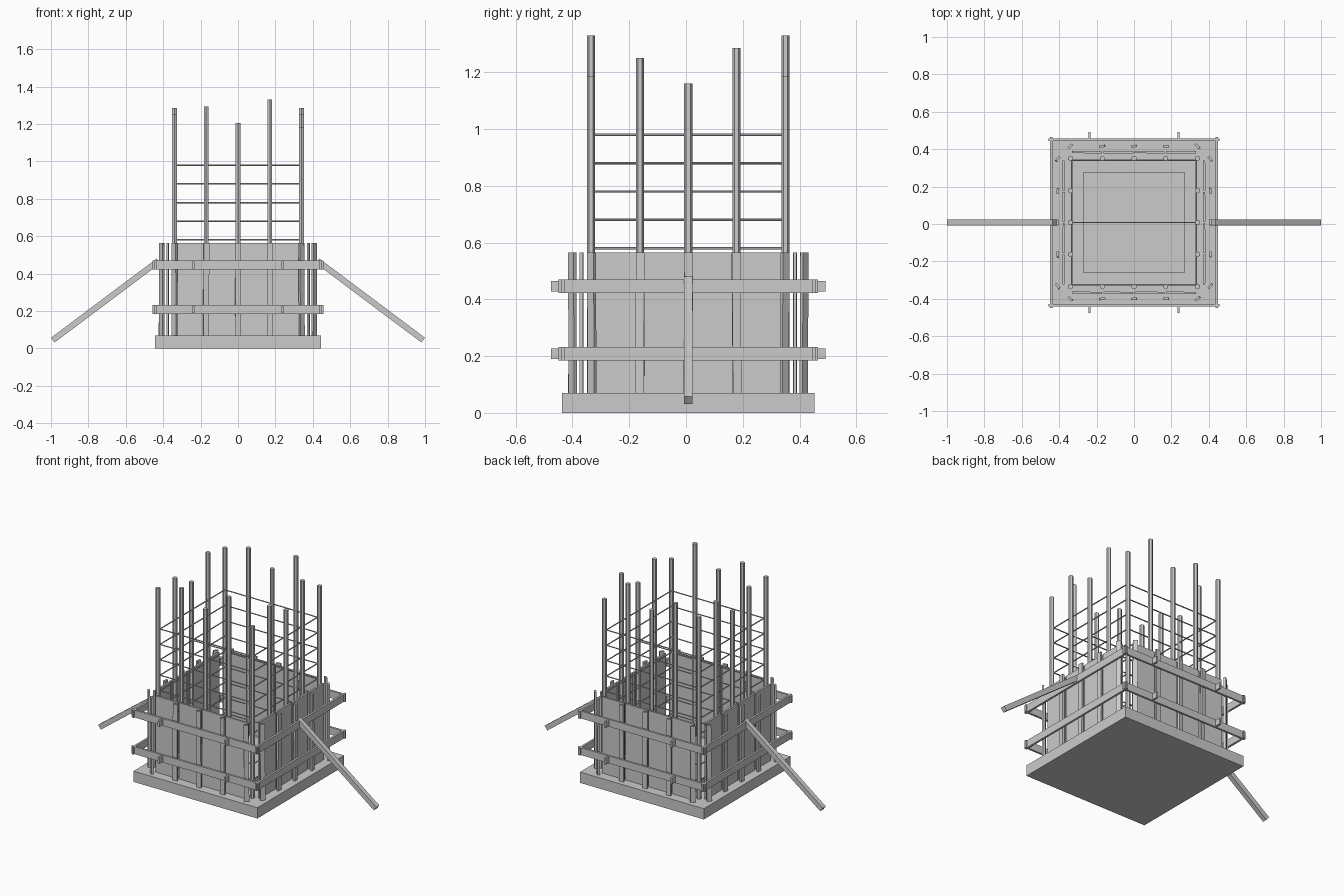
import bpy, random
from math import radians, pi
from mathutils import Vector, Matrix

if "Cube" in bpy.data.objects:
    bpy.data.objects.remove(bpy.data.objects["Cube"])

random.seed(4)
YC = 0.008          # the layout is centred slightly behind y = 0
SIDES = {"front": 0, "right": pi / 2, "back": pi, "left": -pi / 2}


def box(name, size, matrix):
    """Box of a given size placed by a matrix."""
    bpy.ops.mesh.primitive_cube_add(size=1)
    ob = bpy.context.object
    ob.name = name
    ob.data.transform(Matrix.Diagonal((*size, 1)))
    ob.matrix_world = matrix
    return ob


def rod(name, a, b, r, sides):
    """Round bar between two points."""
    a, b = Vector(a), Vector(b)
    d = b - a
    bpy.ops.mesh.primitive_cylinder_add(vertices=sides, radius=r, depth=d.length)
    ob = bpy.context.object
    ob.name = name
    ob.matrix_world = Matrix.Translation((a + b) / 2) @ d.to_track_quat('Z', 'Y').to_matrix().to_4x4()
    return ob


def at_side(angle, along, out, z, twist=0.0, lean=0.0):
    """Placement on one wall: along the wall, outward distance, height."""
    return (Matrix.Translation((0, YC, 0)) @ Matrix.Rotation(angle, 4, 'Z')
            @ Matrix.Translation((along, -out, z))
            @ Matrix.Rotation(twist, 4, 'Z') @ Matrix.Rotation(lean, 4, 'Y'))


# Footing slab and low concrete kicker
box("base_slab", (0.89, 0.89, 0.07), Matrix.Translation((0, YC, 0.035)))
box("kicker", (0.54, 0.54, 0.05), Matrix.Translation((0, YC, 0.095)))

# Formwork walls: planks, studs, walers
for side, ang in SIDES.items():
    for i in range(4):
        box(f"{side}_plank", (0.16, 0.012, 0.495),
            at_side(ang, (i - 1.5) * 0.168, 0.376, 0.3175,
                    radians(random.uniform(-1.5, 1.5))))
    for i in range(5):
        twist = random.uniform(-10, 10)
        if i in (0, 4):
            twist = 40 if i == 4 else -40
        box(f"{side}_stud", (0.03, 0.013, 0.495),
            at_side(ang, (i - 2) * 0.17, 0.408, 0.3175, radians(twist),
                    radians(random.uniform(-0.6, 0.6))))
    for z in (0.208, 0.446):
        box(f"{side}_waler", (0.915, 0.013, 0.048), at_side(ang, 0, 0.442, z))

# Tie wedges on the front and back walers
for side in ("front", "back"):
    for z in (0.208, 0.446):
        for x in (-0.238, 0.238):
            box(f"{side}_tie_wedge", (0.012, 0.035, 0.038), at_side(SIDES[side], x, 0.466, z))

# Vertical reinforcing bars
bars = []
for y in (-0.343, 0.343):
    for x, top in ((-0.34, 1.25), (-0.17, 1.295), (0, 1.205), (0.17, 1.33), (0.34, 1.185)):
        bars.append((x, y, top))
for x in (-0.34, 0.34):
    for y, top in ((-0.17, 1.25), (0, 1.16), (0.17, 1.285)):
        bars.append((x, y, top))
for x, y, top in bars:
    rod("vertical_rebar", (x, y + YC, 0.07), (x, y + YC, top), 0.0145, 6)

# Horizontal stirrups and one cross tie
R = 0.333
corners = [(-R, -R), (R, -R), (R, R), (-R, R)]
for k in range(9):
    z = 0.18 + 0.1 * k
    for (x0, y0), (x1, y1) in zip(corners, corners[1:] + corners[:1]):
        rod("stirrup", (x0, y0 + YC, z), (x1, y1 + YC, z), 0.004, 6)
rod("cross_tie", (-R, YC, 0.78), (R, YC, 0.78), 0.004, 6)

# Diagonal braces on the left and right
for s, side in ((-1, "left"), (1, "right")):
    a, b = Vector((s * 0.425, YC, 0.468)), Vector((s * 0.99, YC, 0.045))
    d = b - a
    m = Matrix.Translation((a + b) / 2) @ Matrix.Rotation(-Vector((d.x, d.z)).angle_signed(Vector((1, 0))), 4, 'Y')
    box(f"{side}_brace", (d.length, 0.03, 0.032), m)
